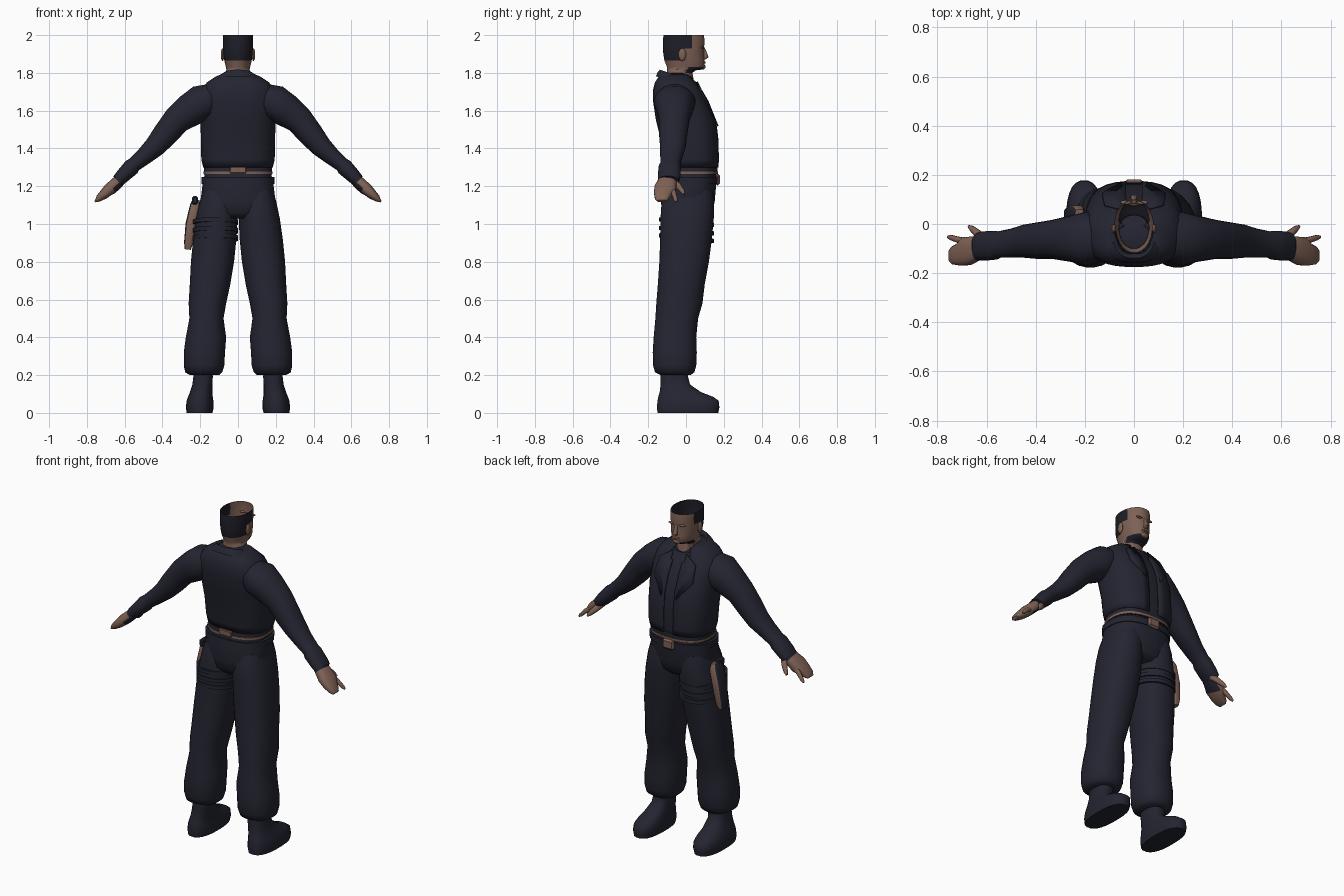
import bpy, bmesh, math
from mathutils import Vector

if "Cube" in bpy.data.objects:
    bpy.data.objects.remove(bpy.data.objects["Cube"])


def material(name, colour):
    mat = bpy.data.materials.new(name)
    mat.use_nodes = True
    mat.diffuse_color = (*colour, 1)
    mat.node_tree.nodes["Principled BSDF"].inputs["Base Color"].default_value = (*colour, 1)
    return mat


CLOTH = material("dark navy cloth", (0.017, 0.018, 0.03))
SKIN = material("brown skin and leather", (0.21, 0.12, 0.09))
HAIR = material("near black hair", (0.013, 0.013, 0.021))
Y = Vector((0, 1, 0))


def finish(name, bm, mats, rule=None, angle=50):
    bmesh.ops.recalc_face_normals(bm, faces=bm.faces)
    if rule:
        for f in bm.faces:
            f.material_index = rule(f.calc_center_median(), f.normal)
    mesh = bpy.data.meshes.new(name)
    bm.to_mesh(mesh)
    bm.free()
    for m in mats:
        mesh.materials.append(m)
    ob = bpy.data.objects.new(name, mesh)
    bpy.context.collection.objects.link(ob)
    bpy.ops.object.select_all(action="DESELECT")
    ob.select_set(True)
    bpy.context.view_layer.objects.active = ob
    bpy.ops.object.shade_smooth_by_angle(angle=math.radians(angle))
    return ob


def loft(name, rings, mats, caps=True, sides=24, rule=None, cut=None, angle=50):
    """Skin rings given as (centre, half axis a, half axis b, squareness)."""
    bm = bmesh.new()
    loops = []
    for centre, a, b, power in rings:
        loop = []
        for i in range(sides):
            t = math.tau * (i + 0.5) / sides
            c, s = math.cos(t), math.sin(t)
            u = math.copysign(abs(c) ** (2 / power), c)
            v = math.copysign(abs(s) ** (2 / power), s)
            loop.append(bm.verts.new(centre + a * u + b * v))
        loops.append(loop)
    for lo, hi in zip(loops, loops[1:]):
        for i in range(sides):
            j = (i + 1) % sides
            bm.faces.new((lo[i], lo[j], hi[j], hi[i]))
    if caps:
        bm.faces.new(loops[0])
        bm.faces.new(loops[-1])
    if cut:
        gone = [f for f in bm.faces if cut(f.calc_center_median())]
        bmesh.ops.delete(bm, geom=gone, context="FACES")
    return finish(name, bm, mats, rule, angle)


def stack(rows, power=2.3, grow=0.0, side=1, tilt=0.0):
    """Level rings from rows of (z, x min, x max, y min, y max)."""
    out = []
    for z, x0, x1, y0, y1 in rows:
        a = Vector(((x1 - x0) / 2 + grow, 0, 0))
        h = (y1 - y0) / 2 + grow
        centre = Vector((side * (x0 + x1) / 2, (y0 + y1) / 2, z))
        out.append((centre, a, Vector((0, h, -tilt * h)), power))
    return out


def sym(rows):
    return [(z, -w, w, y0, y1) for z, w, y0, y1 in rows]


def sweep(rows, side=1, power=2.2):
    """Rings square to a path of (x, y, z, half thickness, half width)."""
    pts = [Vector((side * r[0], r[1], r[2])) for r in rows]
    out = []
    for i, r in enumerate(rows):
        t = (pts[min(i + 1, len(pts) - 1)] - pts[max(i - 1, 0)]).normalized()
        thick = t.cross(Y).normalized()
        wide = thick.cross(t)
        out.append((pts[i], thick * r[3], wide * r[4], power))
    return out


def box(name, centre, size, mat, bevel=0.004):
    bm = bmesh.new()
    bmesh.ops.create_cube(bm, size=1)
    for v in bm.verts:
        v.co = Vector(centre) + Vector(size) * v.co
    bmesh.ops.bevel(bm, geom=bm.edges[:], offset=bevel, segments=1, affect="EDGES")
    return finish(name, bm, [mat], angle=30)


def ball(name, centre, size, mat):
    bm = bmesh.new()
    bmesh.ops.create_uvsphere(bm, u_segments=12, v_segments=8, radius=1)
    for v in bm.verts:
        v.co = Vector(centre) + Vector(size) * v.co
    return finish(name, bm, [mat])


# Upper body: shirt inside an open jacket
TORSO = sym([(1.30, .185, -.115, .172), (1.34, .195, -.12, .175), (1.45, .197, -.135, .172),
             (1.55, .20, -.16, .16), (1.65, .20, -.175, .12), (1.71, .193, -.175, .085),
             (1.75, .165, -.165, .055), (1.78, .12, -.145, .03), (1.80, .07, -.12, 0)])
loft("shirt", stack(TORSO, 2.6, grow=-.01), [CLOTH])
jacket = loft("jacket", stack(TORSO, 2.6), [CLOTH], caps=False, sides=32,
              cut=lambda c: c.y > 0 and abs(c.x) < .05)
jacket.modifiers.new("cloth thickness", "SOLIDIFY").thickness = .008

# Tilted collar
COLLAR = sym([(1.742, .135, -.16, .085), (1.765, .115, -.152, .07), (1.785, .085, -.14, .055),
              (1.78, .074, -.128, .045), (1.75, .07, -.115, .04)])
loft("collar", stack(COLLAR, tilt=.33), [CLOTH], caps=False)

# Hollow head, open at the crown, with hair and jaw beard by region
HEAD = sym([(1.74, .075, -.11, .045), (1.80, .064, -.1, .035), (1.813, .064, -.1, .05),
            (1.818, .062, -.1, .088), (1.832, .065, -.102, .1), (1.865, .073, -.115, .098),
            (1.90, .078, -.121, .096), (1.93, .08, -.123, .096), (1.97, .081, -.123, .1),
            (2.0, .081, -.12, .095)])


def head_rule(c, n):
    if c.z > 1.865 and c.y < -.025 or c.z > 1.93 and c.y < .035:
        return 1
    return int(1.805 < c.z < 1.832 and c.y > .0)


loft("head", stack(HEAD, 2.1), [SKIN, HAIR], caps=False, rule=head_rule)
nose = [(0, .092, 1.935, .008, .006), (0, .102, 1.90, .011, .012),
        (0, .107, 1.882, .015, .012), (0, .095, 1.872, .012, .008)]
loft("nose", [(Vector(r[:3]), Vector((r[3], 0, 0)), Y * r[4], 2) for r in nose], [SKIN], sides=10)
ball("lips", (0, .094, 1.855), (.024, .011, .006), SKIN)
ball("chin", (0, .088, 1.832), (.026, .016, .014), SKIN)

# Trousers, waist and belt
PELVIS = sym([(1.03, .11, -.1, .11), (1.06, .17, -.125, .14), (1.12, .2, -.135, .153),
              (1.2, .19, -.13, .16), (1.245, .19, -.13, .165), (1.25, .18, -.12, .16),
              (1.31, .178, -.11, .16)])
loft("trouser_seat", stack(PELVIS, 2.5), [CLOTH])
loft("waistband", stack(sym([(1.213, .195, -.132, .166), (1.25, .195, -.13, .168)]), 2.5), [CLOTH])
loft("belt", stack(sym([(1.262, .182, -.118, .167), (1.305, .182, -.115, .167)]), 2.5), [CLOTH])
loft("belt_trim", stack(sym([(1.264, .185, -.121, .17), (1.277, .185, -.121, .17)]), 2.5), [SKIN])
box("belt_back_plate", (0, -.119, 1.285), (.085, .016, .035), SKIN)
box("belt_buckle", (0, .168, 1.235), (.075, .025, .06), SKIN, .01)

LEG = [(.2, .1, .255, -.135, .025), (.215, .083, .28, -.165, .045), (.25, .072, .288, -.175, .055),
       (.32, .068, .288, -.177, .058), (.4, .062, .277, -.172, .055), (.5, .076, .258, -.163, .065),
       (.58, .062, .262, -.158, .088), (.68, .04, .256, -.15, .1), (.8, .02, .25, -.142, .122),
       (.92, .008, .238, -.138, .138), (1.03, .003, .222, -.136, .148), (1.12, .003, .203, -.13, .15),
       (1.18, .02, .185, -.11, .14)]
BOOT = [(0, .135, .272, -.152, .172), (.03, .128, .277, -.155, .178), (.065, .13, .272, -.152, .174),
        (.085, .133, .265, -.148, .145), (.11, .135, .255, -.14, .08), (.15, .135, .242, -.135, .022),
        (.19, .133, .237, -.136, .012), (.24, .135, .235, -.13, .01)]
SLEEVE = [(.12, -.06, 1.68, .07, .08), (.19, -.06, 1.645, .095, .11), (.25, -.06, 1.605, .09, .095),
          (.325, -.063, 1.55, .075, .08), (.385, -.068, 1.475, .068, .075),
          (.44, -.07, 1.41, .057, .068), (.495, -.078, 1.36, .047, .059),
          (.55, -.083, 1.315, .04, .053), (.565, -.086, 1.30, .045, .059),
          (.615, -.09, 1.25, .038, .06), (.635, -.092, 1.23, .034, .055)]
PALM = [(.6, -.095, 1.26, .026, .042), (.64, -.1, 1.222, .031, .05), (.68, -.11, 1.185, .032, .06),
        (.71, -.125, 1.157, .026, .046), (.737, -.128, 1.135, .018, .037), (.75, -.128, 1.122, .008, .025)]
FINGER = [(.67, -.075, 1.195, .016, .015), (.715, -.064, 1.16, .014, .013),
          (.745, -.055, 1.13, .011, .011), (.757, -.052, 1.118, .005, .006)]
THUMB = [(.615, -.065, 1.225, .02, .018), (.635, -.04, 1.2, .018, .016),
         (.66, -.018, 1.172, .013, .012), (.672, -.01, 1.158, .006, .006)]
LAPEL = [(.045, .062, 1.755), (.12, .08, 1.71), (.13, .127, 1.62), (.05, .173, 1.52)]

# Limbs and other mirrored parts
for label, s in (("left", 1), ("right", -1)):
    loft(label + "_trouser_leg", stack(LEG, 2.3, side=s), [CLOTH])
    loft(label + "_boot", stack(BOOT, 2.5, side=s), [CLOTH])
    loft(label + "_sleeve", sweep(SLEEVE, s), [CLOTH])
    loft(label + "_hand", sweep(PALM, s, 2.6), [SKIN, CLOTH], sides=16,
         rule=lambda c, n: int(abs(c.x) < .65))
    loft(label + "_index_finger", sweep(FINGER, s), [SKIN], sides=8)
    loft(label + "_thumb", sweep(THUMB, s), [SKIN], sides=8)
    ball(label + "_ear", (s * .082, -.02, 1.897), (.009, .02, .034), SKIN)
    ball(label + "_eyebrow", (s * .034, .088, 1.935), (.022, .009, .006), SKIN)
    bm = bmesh.new()
    bm.faces.new([bm.verts.new((s * x, y, z)) for x, y, z in LAPEL])
    lapel = finish(label + "_lapel", bm, [CLOTH])
    lapel.modifiers.new("cloth thickness", "SOLIDIFY").thickness = .008

# Holster and its straps on the right thigh
HOLSTER = [(.222, .03, 1.13, .018, .03), (.228, .03, 1.1, .026, .045), (.25, .03, 1.0, .028, .045),
           (.262, .03, .9, .024, .035), (.266, .03, .865, .016, .025)]
loft("holster", sweep(HOLSTER, -1, 4), [SKIN, CLOTH], sides=16, angle=40,
     rule=lambda c, n: int(n.x < -.6))
box("pistol_grip", (-.228, .0, 1.125), (.03, .06, .045), CLOTH, .008)
for z in (.925, .965, 1.01):
    band = [(z + d, .004, .232, -.138, .142) for d in (-.011, .011)]
    loft("thigh_strap", stack(band, 2.3, grow=.006, side=-1, tilt=.1), [CLOTH])
